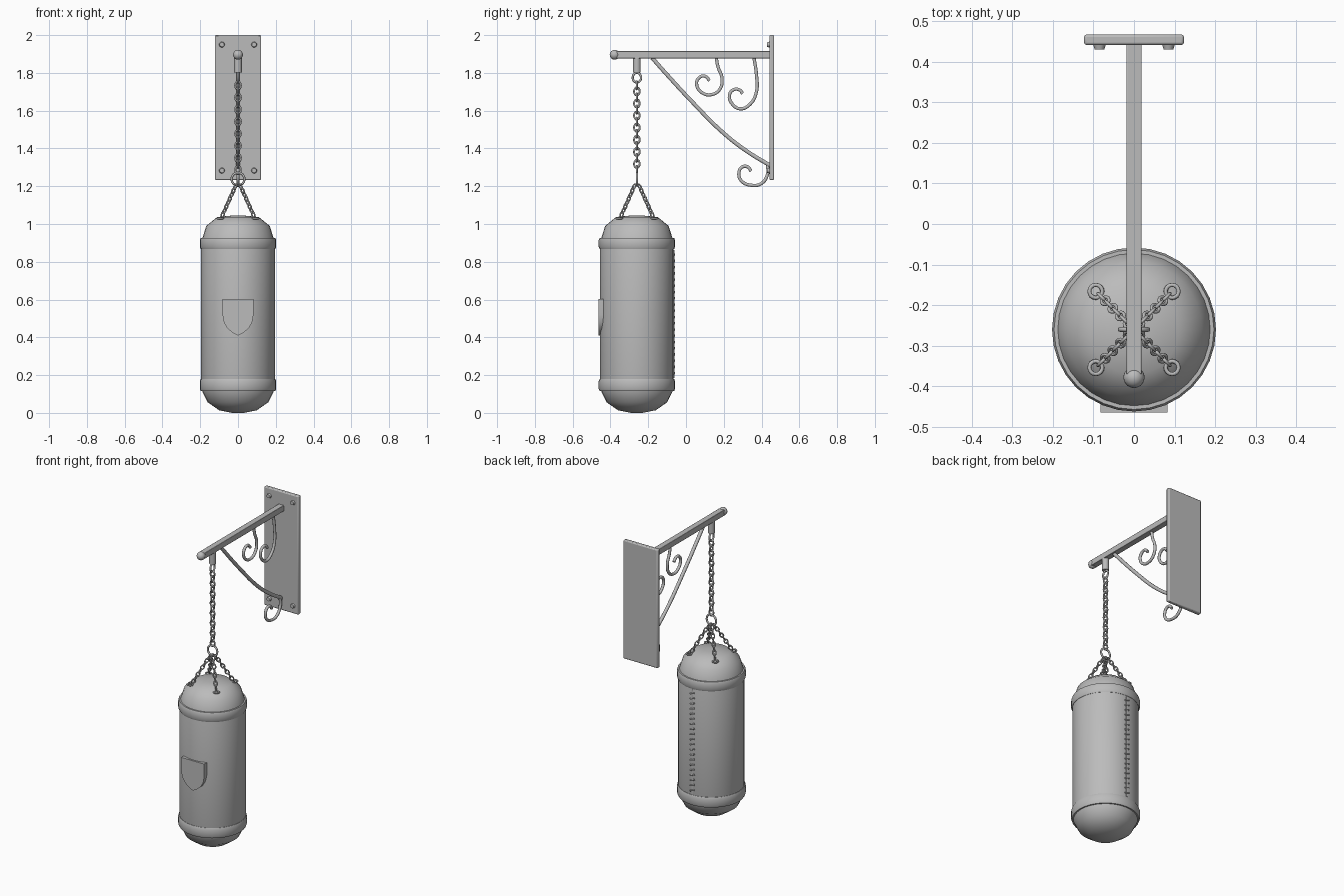
import bpy, bmesh, math
from mathutils import Matrix, Vector

if "Cube" in bpy.data.objects:
    bpy.data.objects.remove(bpy.data.objects["Cube"])

BAG_Y = -0.26
grey = bpy.data.materials.new("plain_grey")
grey.diffuse_color = (0.5, 0.5, 0.5, 1)
grey.use_nodes = True
grey.node_tree.nodes["Principled BSDF"].inputs["Base Color"].default_value = grey.diffuse_color


def finish(name, bm, angle=40, bevel=0):
    bmesh.ops.recalc_face_normals(bm, faces=bm.faces[:])
    me = bpy.data.meshes.new(name)
    bm.to_mesh(me)
    bm.free()
    me.materials.append(grey)
    ob = bpy.data.objects.new(name, me)
    bpy.context.collection.objects.link(ob)
    if bevel:
        mod = ob.modifiers.new("bevel", 'BEVEL')
        mod.width, mod.segments = bevel, 2
    bpy.ops.object.select_all(action='DESELECT')
    ob.select_set(True)
    bpy.context.view_layer.objects.active = ob
    bpy.ops.object.shade_smooth_by_angle(angle=math.radians(angle))
    return ob


def lathe(name, profile, closed=False, sides=32, angle=40):
    """Revolve (radius, z) points around the bag axis."""
    bm = bmesh.new()
    rings = []
    for r, z in profile:
        rings.append([bm.verts.new((r * math.cos(a), BAG_Y + r * math.sin(a), z))
                      for a in (2 * math.pi * i / sides for i in range(sides))])
    pairs = list(zip(rings, rings[1:]))
    if closed:
        pairs.append((rings[-1], rings[0]))
    else:
        bm.faces.new(rings[0])
        bm.faces.new(rings[-1])
    for lo, hi in pairs:
        for i in range(sides):
            j = (i + 1) % sides
            bm.faces.new((lo[i], lo[j], hi[j], hi[i]))
    return finish(name, bm, angle)


def box(name, x, y, z, bevel=0):
    bm = bmesh.new()
    mid = [(p[0] + p[1]) / 2 for p in (x, y, z)]
    size = [p[1] - p[0] for p in (x, y, z)]
    bmesh.ops.create_cube(bm, size=1, matrix=Matrix.Translation(mid) @ Matrix.Diagonal((*size, 1)))
    return finish(name, bm, 40, bevel)


def add_ring(bm, mat, half_w, half_l, wire, n=16, m=8):
    """Oval wire ring in the local XZ plane, long along local Z."""
    loops = []
    for i in range(n):
        a = 2 * math.pi * i / n
        c = Vector((half_w * math.cos(a), 0, half_l * math.sin(a)))
        out = Vector((half_l * math.cos(a), 0, half_w * math.sin(a))).normalized()
        loops.append([bm.verts.new(mat @ (c + out * wire * math.cos(b) + Vector((0, wire * math.sin(b), 0))))
                      for b in (2 * math.pi * k / m for k in range(m))])
    for i in range(n):
        p, q = loops[i], loops[(i + 1) % n]
        for k in range(m):
            l = (k + 1) % m
            bm.faces.new((p[k], p[l], q[l], q[k]))


def chain(bm, a, b, count, half_w, half_l, wire):
    a, b = Vector(a), Vector(b)
    rot = (b - a).to_track_quat('Z', 'Y').to_matrix().to_4x4()
    for i in range(count):
        pos = a.lerp(b, (i + 0.5) / count)
        turn = Matrix.Rotation(math.pi / 2 * (i % 2), 4, 'Z')
        add_ring(bm, Matrix.Translation(pos) @ rot @ turn, half_w, half_l, wire)


def rod(name, points, radius):
    """Round bar through (y, z) points in the x = 0 plane."""
    cu = bpy.data.curves.new(name, 'CURVE')
    cu.dimensions = '3D'
    cu.bevel_depth, cu.bevel_resolution, cu.use_fill_caps = radius, 3, True
    cu.resolution_u = 6
    sp = cu.splines.new('BEZIER')
    sp.bezier_points.add(len(points) - 1)
    for bp, (y, z) in zip(sp.bezier_points, points):
        bp.co = (0, y, z)
        bp.handle_left_type = bp.handle_right_type = 'AUTO'
    cu.materials.append(grey)
    ob = bpy.data.objects.new(name, cu)
    bpy.context.collection.objects.link(ob)
    bpy.ops.object.select_all(action='DESELECT')
    ob.select_set(True)
    bpy.context.view_layer.objects.active = ob
    bpy.ops.object.convert(target='MESH')


# Bag body and its two raised bands
lathe("bag_body", [(0.03, 0.0), (0.10, 0.014), (0.16, 0.056), (0.187, 0.11), (0.195, 0.15),
                   (0.195, 0.90), (0.187, 0.93), (0.168, 0.99), (0.11, 1.037), (0.03, 1.045)])
for name, z0, z1 in (("bottom_band", 0.115, 0.18), ("top_band", 0.867, 0.927)):
    lathe(name, [(0.185, z0), (0.197, z0), (0.202, z0 + 0.012), (0.202, z1 - 0.012),
                 (0.197, z1), (0.185, z1)], closed=True, angle=50)

# Shield badge on the front
half = [(0.082, 0.603), (0.082, 0.52), (0.075, 0.48), (0.058, 0.45), (0.03, 0.425)]
outline = half + [(0, 0.41)] + [(-x, z) for x, z in reversed(half)]
bm = bmesh.new()
face = bm.faces.new([bm.verts.new((x, -0.464, z)) for x, z in outline])
ext = bmesh.ops.extrude_face_region(bm, geom=[face])
bmesh.ops.translate(bm, vec=(0, 0.04, 0), verts=[v for v in ext["geom"] if isinstance(v, bmesh.types.BMVert)])
finish("shield_badge", bm)

# Laced seam on the back
box("seam_strip", (-0.005, 0.005), (-0.08, -0.062), (0.185, 0.862))
bm = bmesh.new()
for i in range(20):
    mat = (Matrix.Translation((0, -0.064, 0.21 + i * 0.033)) @ Matrix.Rotation(math.radians(20), 4, 'Y')
           @ Matrix.Rotation(math.pi / 2, 4, 'Y'))
    bmesh.ops.create_cone(bm, cap_ends=True, segments=8, radius1=0.005, radius2=0.005, depth=0.032, matrix=mat)
finish("seam_lacing", bm)

# Wall plate with four bolts
box("wall_plate", (-0.123, 0.123), (0.441, 0.467), (1.233, 2.0), bevel=0.006)
bm = bmesh.new()
for x in (-0.085, 0.085):
    for z in (1.283, 1.95):
        mat = Matrix.Translation((x, 0.437, z)) @ Matrix.Rotation(math.pi / 2, 4, 'X')
        bmesh.ops.create_cone(bm, cap_ends=True, segments=16, radius1=0.016, radius2=0.012, depth=0.014, matrix=mat)
finish("plate_bolts", bm)

# Arm with end ball and hanger sleeve
box("arm", (-0.019, 0.019), (-0.37, 0.445), (1.877, 1.915), bevel=0.003)
bm = bmesh.new()
bmesh.ops.create_uvsphere(bm, u_segments=24, v_segments=12, radius=0.026,
                          matrix=Matrix.Translation((0, -0.378, 1.896)))
finish("arm_end_ball", bm)
bm = bmesh.new()
bmesh.ops.create_cone(bm, cap_ends=True, segments=24, radius1=0.02, radius2=0.02, depth=0.08,
                      matrix=Matrix.Translation((0, BAG_Y, 1.842)))
finish("hanger_sleeve", bm)

# Brace and decorative scrolls
rod("brace", [(-0.18, 1.88), (-0.1, 1.79), (0.02, 1.66), (0.2, 1.48), (0.33, 1.38), (0.445, 1.31)], 0.011)
rod("front_scroll", [(0.16, 1.88), (0.17, 1.83), (0.19, 1.775), (0.18, 1.715), (0.135, 1.685), (0.085, 1.695),
                     (0.057, 1.735), (0.065, 1.77), (0.098, 1.783), (0.125, 1.76)], 0.009)
rod("rear_scroll", [(0.36, 1.88), (0.373, 1.79), (0.373, 1.70), (0.34, 1.635), (0.288, 1.61), (0.245, 1.635),
                    (0.23, 1.68), (0.25, 1.71), (0.283, 1.71), (0.3, 1.69)], 0.009)
rod("lower_scroll", [(0.432, 1.31), (0.432, 1.265), (0.40, 1.215), (0.347, 1.205), (0.294, 1.228),
                     (0.28, 1.27), (0.298, 1.302), (0.325, 1.303), (0.345, 1.28)], 0.009)

# Hanging chain with top and bottom rings
bm = bmesh.new()
add_ring(bm, Matrix.Translation((0, BAG_Y, 1.775)) @ Matrix.Rotation(math.pi / 2, 4, 'Z'), 0.022, 0.026, 0.006, 24)
chain(bm, (0, BAG_Y, 1.75), (0, BAG_Y, 1.27), 15, 0.015, 0.0215, 0.005)
add_ring(bm, Matrix.Translation((0, BAG_Y, 1.238)), 0.034, 0.034, 0.006, 24)
finish("main_chain", bm, 80)

# Four spreader chains and their eyelets on the bag
bm = bmesh.new()
for sx in (-1, 1):
    for sy in (-1, 1):
        chain(bm, (sx * 0.01, BAG_Y + sy * 0.01, 1.208), (sx * 0.085, BAG_Y + sy * 0.085, 1.04),
              8, 0.010, 0.016, 0.004)
        eye = Matrix.Translation((sx * 0.094, BAG_Y + sy * 0.094, 1.03)) @ Matrix.Rotation(math.pi / 2, 4, 'X')
        add_ring(bm, eye, 0.016, 0.016, 0.005)
finish("spreader_chains", bm, 80)
